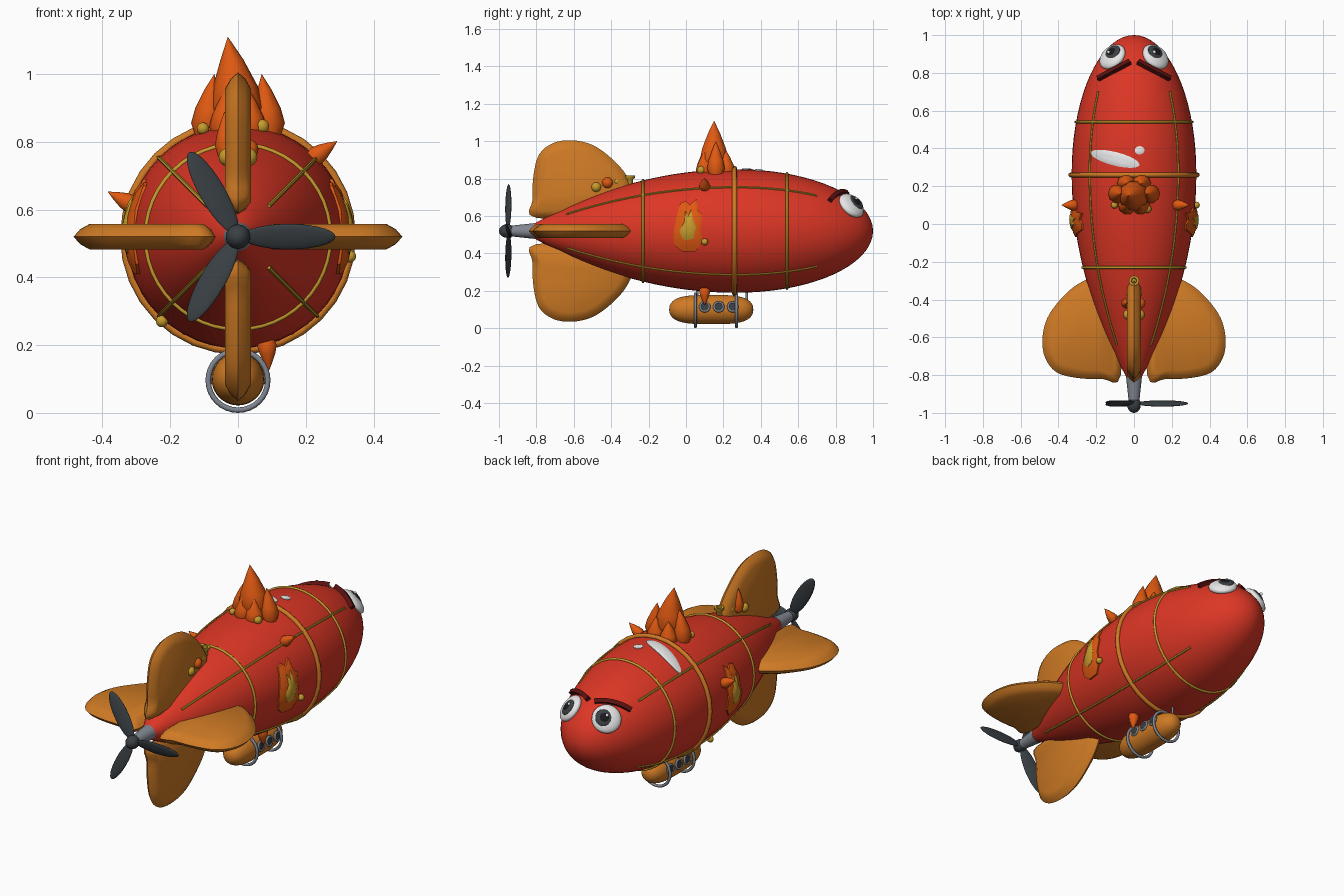
import bpy, bmesh
from math import sin, cos, pi, radians, sqrt
from mathutils import Vector, Matrix

if "Cube" in bpy.data.objects:
    bpy.data.objects.remove(bpy.data.objects["Cube"])

AXIS = 0.52  # height of the hull centre line


def material(name, r, g, b):
    m = bpy.data.materials.new(name)
    m.use_nodes = True
    m.diffuse_color = (r, g, b, 1)
    node = next(n for n in m.node_tree.nodes if n.type == 'BSDF_PRINCIPLED')
    node.inputs["Base Color"].default_value = (r, g, b, 1)
    node.inputs["Roughness"].default_value = 0.6
    return m


RED = material("hull red", 0.72, 0.037, 0.018)
ORANGE = material("fin orange", 0.62, 0.195, 0.018)
FLAME = material("flame orange", 0.74, 0.1, 0.006)
GOLD = material("gold", 0.56, 0.33, 0.025)
DARK = material("dark grey", 0.042, 0.051, 0.058)
STEEL = material("steel grey", 0.22, 0.24, 0.28)
WHITE = material("white", 0.85, 0.85, 0.85)
BLACK = material("black", 0.01, 0.01, 0.012)
BROW = material("dark red", 0.1, 0.006, 0.005)


def shade(ob, mat, angle):
    ob.data.materials.clear()
    ob.data.materials.append(mat)
    bpy.ops.object.select_all(action='DESELECT')
    ob.select_set(True)
    bpy.context.view_layer.objects.active = ob
    bpy.ops.object.shade_smooth_by_angle(angle=radians(angle))


def finish(bm, name, mat, matrix=None, angle=50):
    bmesh.ops.remove_doubles(bm, verts=bm.verts, dist=1e-5)
    if matrix:
        bm.transform(matrix)
    bmesh.ops.recalc_face_normals(bm, faces=bm.faces)
    mesh = bpy.data.meshes.new(name)
    bm.to_mesh(mesh)
    bm.free()
    ob = bpy.data.objects.new(name, mesh)
    bpy.context.collection.objects.link(ob)
    shade(ob, mat, angle)


def aim(loc, direction):
    return Matrix.Translation(loc) @ Vector(direction).to_track_quat('Z', 'Y').to_matrix().to_4x4()


def loft(loops, name, mat, matrix=None, angle=50, cyclic=False):
    """Skin a list of closed loops; caps the ends unless the list is cyclic."""
    bm = bmesh.new()
    rows = [[bm.verts.new(p) for p in loop] for loop in loops]
    n = len(rows[0])
    for a, b in zip(rows, rows[1:] + (rows[:1] if cyclic else [])):
        for i in range(n):
            bm.faces.new((a[i], a[(i + 1) % n], b[(i + 1) % n], b[i]))
    if not cyclic:
        bm.faces.new(rows[0])
        bm.faces.new(rows[-1])
    finish(bm, name, mat, matrix, angle)


def lathe(name, profile, loc, direction, mat, segs=32, bend=0, angle=50):
    """Revolve (radius, height) points around a direction, bending along local x."""
    top = profile[-1][1]
    loops = [[(max(r, 1e-4) * cos(2 * pi * i / segs) + bend * (h / top) ** 2,
               max(r, 1e-4) * sin(2 * pi * i / segs), h) for i in range(segs)] for r, h in profile]
    loft(loops, name, mat, aim(loc, direction), angle)


def torus(name, loc, direction, major, minor, mat, segs=32):
    loops = []
    for i in range(segs):
        a = 2 * pi * i / segs
        loops.append([((major + minor * cos(k * pi / 4)) * cos(a), (major + minor * cos(k * pi / 4)) * sin(a),
                       minor * sin(k * pi / 4)) for k in range(8)])
    loft(loops, name, mat, aim(loc, direction), cyclic=True)


def ellipsoid(name, matrix, scale, mat):
    bm = bmesh.new()
    bmesh.ops.create_uvsphere(bm, u_segments=24, v_segments=14, radius=1)
    finish(bm, name, mat, matrix @ Matrix.Diagonal((*scale, 1)))


def ball(name, loc, r, mat):
    ellipsoid(name, Matrix.Translation(loc), (r, r, r), mat)


def tube(name, points, r, mat, sides=0):
    cu = bpy.data.curves.new(name, 'CURVE')
    cu.dimensions = '3D'
    cu.bevel_depth, cu.bevel_resolution, cu.use_fill_caps = r, sides, True
    sp = cu.splines.new('POLY')
    sp.points.add(len(points) - 1)
    for p, co in zip(sp.points, points):
        p.co = (*co, 1)
    ob = bpy.data.objects.new(name, cu)
    bpy.context.collection.objects.link(ob)
    bpy.ops.object.select_all(action='DESELECT')
    ob.select_set(True)
    bpy.context.view_layer.objects.active = ob
    bpy.ops.object.convert(target='MESH')
    shade(bpy.context.object, mat, 50)


def flame(name, loc, direction, length, radius, bend=0):
    shape = [(0, 0), (0.7, 0.06), (1, 0.28), (0.82, 0.5), (0.42, 0.77), (0, 1)]
    lathe(name, [(r * radius, h * length) for r, h in shape], loc, direction, FLAME, 10, bend)


def plate(name, outline, project, edge, dome, mat):
    """Domed plate wrapped on a surface: project(u, v, h) places each point."""
    c = sum((Vector(p) for p in outline), Vector((0, 0))) / len(outline)
    loops = []
    for k, h in ((1, -0.02), (1, edge), (0.75, edge + dome * 0.6), (0.4, edge + dome * 0.9), (0.01, edge + dome)):
        loops.append([project(*(c + (Vector(p) - c) * k), h) for p in outline])
    loft(loops, name, mat, angle=40)


# Hull
def hull_r(y):
    if y > 0.27:
        return 0.33 * sqrt(max(0, 1 - ((y - 0.27) / 0.73) ** 2))
    return 0.33 - 0.295 * ((0.27 - y) / 1.09) ** 2.05


def on_hull(y, deg, off=0):
    r = hull_r(y) + off
    return Vector((r * cos(radians(deg)), y, AXIS + r * sin(radians(deg))))


def hull_normal(y, deg):
    slope = (hull_r(y + 0.001) - hull_r(y - 0.001)) / 0.002
    return Vector((cos(radians(deg)), -slope, sin(radians(deg)))).normalized()


stations = [-0.82 + 1.09 * i / 20 for i in range(20)] + [0.27 + 0.73 * sin(pi / 2 * i / 18) for i in range(19)]
lathe("hull", [(hull_r(y), y) for y in stations], (0, 0, AXIS), (0, 1, 0), RED, 48)

# Bands and ribs
torus("main_band", (0, 0.26, AXIS), (0, 1, 0), 0.335, 0.013, ORANGE)
for y in (-0.23, 0.54):
    torus("rope_band", (0, y, AXIS), (0, 1, 0), hull_r(y) + 0.002, 0.007, GOLD, 48)
for a in (45, 135, 225, 315):
    tube("rope_rib", [on_hull(-0.64 + 1.34 * i / 28, a, 0.002) for i in range(29)], 0.006, GOLD, 1)


# Fins: rounded outline with a chamfered rim
def smooth_loop(pts, steps=4):
    out, n = [], len(pts)
    for i in range(n):
        a, b, c, d = (Vector(pts[(i + k) % n]) for k in (-1, 0, 1, 2))
        for s in range(steps):
            t = s / steps
            out.append(0.5 * (2 * b + (c - a) * t + (2 * a - 5 * b + 4 * c - d) * t * t
                              + (3 * b - a - 3 * c + d) * t ** 3))
    return out


fin = smooth_loop([(-0.8, 0.07), (-0.82, 0.17), (-0.815, 0.3), (-0.785, 0.41), (-0.71, 0.47), (-0.61, 0.485),
                   (-0.5, 0.46), (-0.4, 0.39), (-0.32, 0.3), (-0.285, 0.2), (-0.33, 0.08)])
mid = Vector((-0.57, 0.26))
inner = [p + (mid - p).normalized() * 0.05 for p in fin]
almost = [p + (mid - p).normalized() * 0.02 for p in fin]
for a in range(4):
    layers = ((inner, -0.038), (almost, -0.022), (fin, 0), (almost, 0.022), (inner, 0.038))
    loft([[(r, y, t) for y, r in loop] for loop, t in layers], "tail_fin", ORANGE,
         Matrix.Translation((0, 0, AXIS)) @ Matrix.Rotation(a * pi / 2, 4, 'Y'))

# Propeller
lathe("propeller_shaft", [(0.028, 0), (0.042, 0.13)], (0, -0.94, AXIS), (0, 1, 0), STEEL, 20)
ellipsoid("propeller_hub", Matrix.Translation((0, -0.957, AXIS)), (0.036, 0.043, 0.036), DARK)
for a in range(3):
    place = (Matrix.Translation((0, -0.95, AXIS)) @ Matrix.Rotation(a * 2 * pi / 3, 4, 'Y')
             @ Matrix.Translation((0.15, 0, 0)) @ Matrix.Rotation(radians(20), 4, 'X'))
    ellipsoid("propeller_blade", place, (0.138, 0.01, 0.04), DARK)

# Gondola
ends = [sin(pi / 2 * (i / 12 - 1)) for i in range(25)]
lathe("gondola", [(0.078 * (1 - abs(t) ** 3.5) ** 0.42, 0.225 * t) for t in ends], (0, 0.135, 0.1), (0, 1, 0), ORANGE)
for y in (0.05, 0.27):
    torus("gondola_hoop", (0, y, 0.096), (0, 1, 0), 0.088, 0.008, STEEL)
for y in (0.06, 0.325):
    lathe("gondola_strut", [(0.007, 0), (0.007, 0.08)], (0, y, 0.14), (0, 0, 1), STEEL, 10)
for s in (1, -1):
    for y in (0.1, 0.175, 0.25):
        torus("porthole_rim", (s * 0.077, y, 0.115), (s, 0, 0.15), 0.025, 0.006, STEEL, 20)
        lathe("porthole_glass", [(0.025, -0.01), (0.024, 0.003)], (s * 0.077, y, 0.115), (s, 0, 0.15), DARK, 20)

# Face
for s in (1, -1):
    deg = 90 - s * 40
    n = hull_normal(0.885, deg)
    spot = on_hull(0.885, deg)
    look = Vector((-s * 0.012, 0.008, 0))
    ellipsoid("eye", aim(spot, n), (0.078, 0.078, 0.032), WHITE)
    ellipsoid("iris", aim(spot + n * 0.024 + look, n), (0.047, 0.047, 0.013), DARK)
    ellipsoid("pupil", aim(spot + n * 0.031 + look, n), (0.027, 0.027, 0.009), BLACK)
    ball("eye_glint", spot + n * 0.036 + look + Vector((-0.014, -0.004, 0.014)), 0.009, WHITE)
    tube("eyebrow", [on_hull(0.77 + 0.09 * i / 8, 90 - s * (49 - 43 * i / 8), 0.01) for i in range(9)], 0.017, BROW)


# Shine marks on top of the hull
def on_top(x, y, h):
    return Vector((x, y, AXIS + sqrt((hull_r(y) + h) ** 2 - x * x)))


def oval(cx, cy, a, b, turn):
    return [(cx + a * cos(t) * cos(turn) - b * sin(t) * sin(turn), cy + a * cos(t) * sin(turn) + b * sin(t) * cos(turn))
            for t in (2 * pi * i / 24 for i in range(24))]


plate("long_shine", oval(-0.1, 0.345, 0.133, 0.036, -0.25), on_top, 0.003, 0.005, WHITE)
plate("round_shine", oval(0.03, 0.39, 0.026, 0.022, 0), on_top, 0.003, 0.004, WHITE)

# Flame crest
flame("crest_centre", (0, 0.15, 0.82), (0, 0, 1), 0.29, 0.08, 0.03)
for x, y, length, bend in ((0.09, 0.16, 0.2, 0.02), (-0.09, 0.16, 0.2, -0.02), (0.035, 0.1, 0.15, 0),
                           (-0.035, 0.1, 0.16, 0), (0.04, 0.215, 0.15, 0), (-0.04, 0.215, 0.14, 0)):
    flame("crest_side", (x, y, 0.8), (0, 0, 1), length, 0.05, bend)

# Small flames and gold studs spaced around the hull
for a in (47, 164, 286):
    flame("hull_flame", on_hull(0.1, a, -0.02), (cos(radians(a - 12)), 0, sin(radians(a - 12))), 0.105, 0.03)
for a in (-10, 108, 228):
    ball("gold_stud", on_hull(0.1, a, 0.012), 0.018, GOLD)
ball("crest_stud", (0.07, 0.08, 0.845), 0.022, GOLD)

# Flame badges on both sides
badge = [(-0.02, 0.41), (0.05, 0.41), (0.09, 0.46), (0.08, 0.53), (0.085, 0.61), (0.065, 0.63), (0.055, 0.69),
         (0.02, 0.66), (0, 0.68), (-0.03, 0.67), (-0.05, 0.6), (-0.07, 0.5), (-0.06, 0.44)]
core = [(0, 0.47), (0.04, 0.48), (0.055, 0.54), (0.04, 0.58), (0.03, 0.64), (0.012, 0.6), (-0.005, 0.63),
        (-0.01, 0.57), (-0.035, 0.52), (-0.02, 0.48)]
for s in (1, -1):
    def on_side(y, z, h):
        return Vector((s * sqrt((hull_r(y) + h) ** 2 - (z - AXIS) ** 2), y, z))
    plate("side_badge", badge, on_side, 0.008, 0.012, FLAME)
    plate("side_badge_core", core, on_side, 0.018, 0.01, GOLD)

# Exhaust pipe and ornaments in front of the upper fin
lathe("exhaust_pipe", [(0.016, 0), (0.016, 0.05), (0.027, 0.06), (0.027, 0.072), (0.014, 0.072), (0.012, 0.04)],
      (0, -0.3, 0.745), (0, 0, 1), GOLD, 20)
for s in (1, -1):
    ball("fin_stud", (s * 0.03, -0.48, 0.755), 0.027, GOLD)
    ball("fin_ember", (s * 0.03, -0.42, 0.778), 0.03, FLAME)
    ball("fin_small_stud", (s * 0.022, -0.37, 0.785), 0.02, GOLD)
flame("fin_flame", (-0.04, -0.42, 0.75), (0, 0, 1), 0.14, 0.028)
